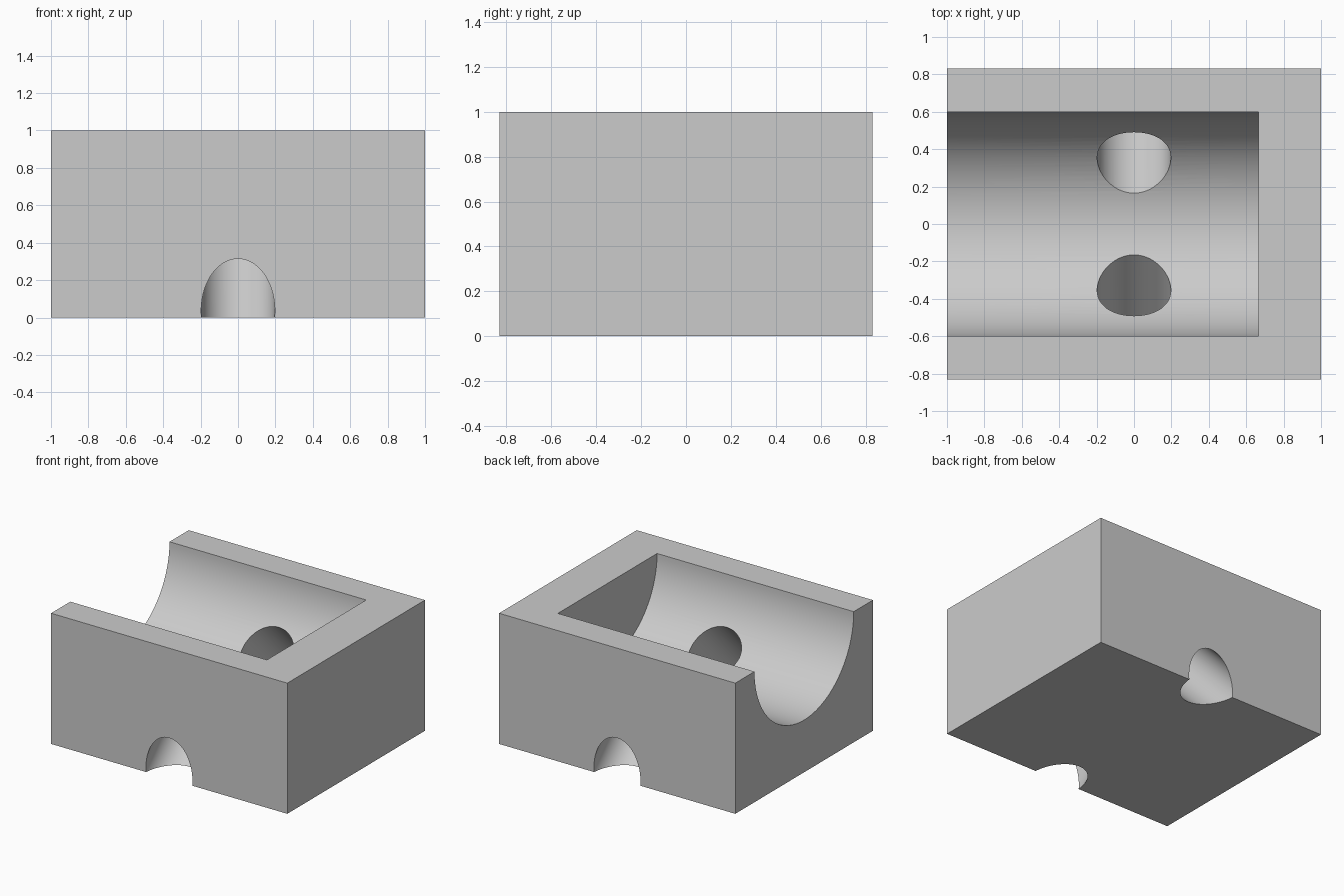
import bpy
from math import pi, sqrt
from mathutils import Vector

old = bpy.data.objects.get("Cube")
if old:
    bpy.data.objects.remove(old, do_unlink=True)

grey = bpy.data.materials.new("plain grey")
grey.use_nodes = True
colour = (0.6, 0.6, 0.6, 1)
grey.diffuse_color = colour
grey.node_tree.nodes["Principled BSDF"].inputs["Base Color"].default_value = colour


def cutter(name, start, end, radius, sides):
    """Cylinder between two points, hidden and used only for cutting."""
    a, b = Vector(start), Vector(end)
    bpy.ops.mesh.primitive_cylinder_add(vertices=sides, radius=radius,
                                        depth=(b - a).length, location=(a + b) / 2)
    ob = bpy.context.object
    ob.name = name
    ob.rotation_mode = 'QUATERNION'
    ob.rotation_quaternion = (b - a).to_track_quat('Z', 'Y')
    ob.data.materials.append(grey)
    ob.hide_render = True
    ob.hide_viewport = False
    return ob


# Channel open at the top and at the -x end
cutters = [cutter("channel_cutter", (-1.3, 0, 1), (0.665, 0, 1), 0.6, 128)]

# Slanted holes from the lower long edges up into the channel
for name, side in (("front", -1), ("back", 1)):
    cutters.append(cutter(name + "_hole_cutter", (0, side * 1.267, -0.4),
                          (0, side * 0.067, 0.8), 0.197, 96))

# Solid block
bpy.ops.mesh.primitive_cube_add(size=1, location=(0, 0, 0.5))
block = bpy.context.object
block.name = "block"
block.scale = (2, 1.664, 1)
bpy.ops.object.transform_apply(location=True, rotation=True, scale=True)
block.data.materials.append(grey)

# Cut the channel and holes
for c in cutters:
    mod = block.modifiers.new(c.name, 'BOOLEAN')
    mod.operation = 'DIFFERENCE'
    mod.solver = 'EXACT'
    mod.object = c
    bpy.ops.object.modifier_apply(modifier=mod.name)
for c in cutters:
    bpy.data.objects.remove(c, do_unlink=True)

# Smooth curved walls, keep crisp edges
bpy.ops.object.shade_smooth_by_angle(angle=pi / 6)
